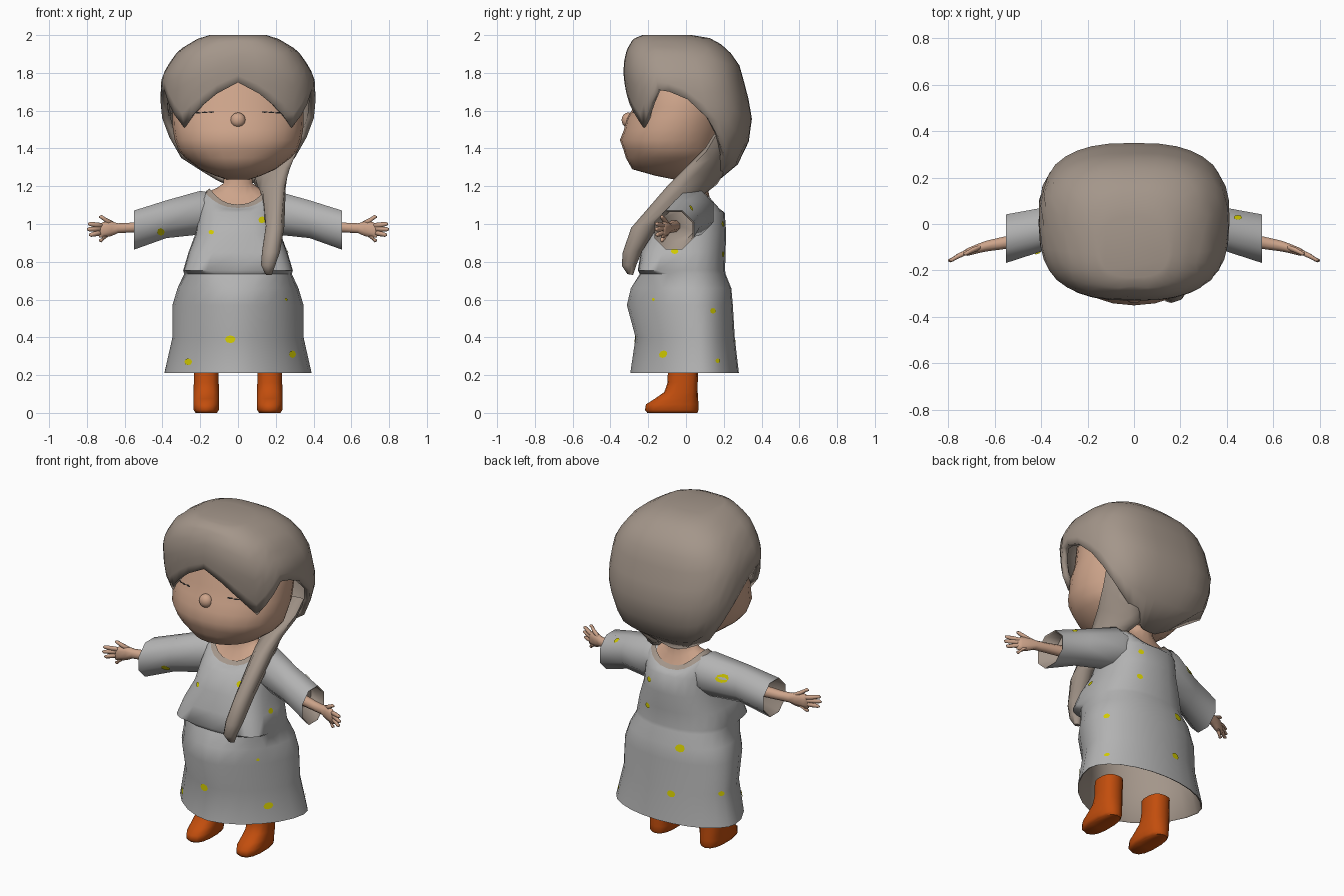
import bpy, bmesh, math
from mathutils import Vector
from mathutils.bvhtree import BVHTree

if "Cube" in bpy.data.objects:
    bpy.data.objects.remove(bpy.data.objects["Cube"])


def material(name, rgb):
    m = bpy.data.materials.new(name)
    m.diffuse_color = (*rgb, 1)
    m.use_nodes = True
    m.node_tree.nodes["Principled BSDF"].inputs["Base Color"].default_value = m.diffuse_color
    return m


HAIR = material("hair_taupe", (0.37, 0.305, 0.255))
SKIN = material("skin", (0.61, 0.37, 0.255))
CLOTH = material("dress_grey", (0.45, 0.45, 0.45))
BOOT = material("boot_orange", (0.54, 0.075, 0.004))
SPOT = material("spot_yellow", (0.65, 0.60, 0.0))
LASH = material("lash_black", (0.01, 0.01, 0.01))


def finish(name, bm, mats, angle=40):
    bmesh.ops.recalc_face_normals(bm, faces=bm.faces)
    me = bpy.data.meshes.new(name)
    bm.to_mesh(me)
    bm.free()
    ob = bpy.data.objects.new(name, me)
    bpy.context.collection.objects.link(ob)
    for m in mats:
        me.materials.append(m)
    bpy.ops.object.select_all(action='DESELECT')
    ob.select_set(True)
    bpy.context.view_layer.objects.active = ob
    bpy.ops.object.shade_smooth_by_angle(angle=math.radians(angle))
    return ob


def loft(name, rings, mats, caps=(True, True), mat_rule=None, angle=40):
    """Skin a list of point rings; mat_rule(i) colours band i, caps are bands -1 and len-1."""
    bm = bmesh.new()
    vs = [[bm.verts.new(p) for p in r] for r in rings]
    n = len(vs[0])
    rule = mat_rule or (lambda i: 0)
    for i in range(len(vs) - 1):
        for j in range(n):
            k = (j + 1) % n
            f = bm.faces.new((vs[i][j], vs[i][k], vs[i + 1][k], vs[i + 1][j]))
            f.material_index = rule(i)
    if caps[0]:
        bm.faces.new(vs[0]).material_index = rule(-1)
    if caps[1]:
        bm.faces.new(vs[-1]).material_index = rule(len(vs) - 1)
    return finish(name, bm, mats, angle)


def spow(v, n):
    return math.copysign(abs(v) ** (2 / n), v)


def ring_point(phi, z, w, yf, yb, dip=0.0, yc=None, nf=2.0, nb=None):
    """Rounded-box ring point; phi 0 is front, 90 degrees is +x; yc is the widest depth,
    nf and nb are the squareness of the front and back halves."""
    s, c = math.sin(phi), math.cos(phi)
    yc = (yf + yb) / 2 if yc is None else yc
    n = nf if c > 0 or nb is None else nb
    depth = yc - yf if c > 0 else yb - yc
    return Vector((w * spow(s, n), yc - depth * spow(c, n), z - dip * c * c))


def body(name, keys, mats, count=24, n=2.0, cx=0, **kw):
    rings = []
    for k in keys:
        extra = k[4:] if len(k) > 5 else (k[4] if len(k) > 4 else 0, None, n)
        rings.append([ring_point(2 * math.pi * j / count, *k[:4], *extra) + Vector((cx, 0, 0))
                      for j in range(count)])
    return loft(name, rings, mats, **kw)


def tube(name, stations, mats, count, **kw):
    """Loft along x; each station is x, y, z, half depth, half height."""
    rings = [[(x, y + ry * math.cos(a), z + rz * math.sin(a))
              for a in (2 * math.pi * (j + .5) / count for j in range(count))]
             for x, y, z, ry, rz in stations]
    return loft(name, rings, mats, **kw)


def interp(keys, x):
    if x <= keys[0][0]:
        return keys[0][1:]
    for a, b in zip(keys, keys[1:]):
        if x <= b[0]:
            t = (x - a[0]) / (b[0] - a[0])
            return tuple(p + (q - p) * t for p, q in zip(a[1:], b[1:]))
    return keys[-1][1:]


# dress: inner lining, hem, skirt, waist fold, bodice, neck trim
dress = body("dress", [
    (.64, .30, -.27, .22, 0, .05, 1.8, 2), (.40, .335, -.255, .246, 0, .07, 1.8, 2),
    (.215, .38, -.285, .27, 0, .08, 1.75, 2), (.21, .39, -.295, .28, 0, .08, 1.7, 2),
    (.40, .347, -.267, .258, 0, .07, 1.8, 2), (.57, .347, -.313, .248, 0, .05, 1.8, 2.1),
    (.66, .32, -.292, .24, 0, .03, 1.9, 2.2), (.735, .285, -.245, .21, 0, 0, 2.8, 2.3),
    (.755, .29, -.255, .207, 0, -.02, 4.8, 2.3), (.85, .262, -.24, .209, 0, 0, 4, 2.3),
    (.95, .225, -.205, .213, 0, 0, 2.8, 2.4), (1.06, .21, -.165, .205, 0, .02, 2.4, 2.4),
    (1.145, .195, -.122, .183, .07, .035, 2.4, 2.4), (1.168, .176, -.102, .17, .083, .04, 2.4, 2.4),
    (1.188, .15, -.078, .148, .085, .04, 2.4, 2.4)],
    [CLOTH, HAIR], caps=(True, False), mat_rule=lambda i: 1 if i < 3 or i == 13 else 0, angle=60)

# neck and upper chest
body("neck", [(1.17, .16, -.085, .155, .088), (1.192, .11, -.04, .125, .05),
              (1.215, .078, -.02, .11), (1.32, .078, -.03, .12)], [SKIN], count=16)

# head
head = body("head", [
    (1.235, .06, -.06, .12), (1.255, .12, -.16, .14), (1.29, .20, -.285, .16), (1.35, .28, -.318, .18),
    (1.39, .315, -.33, .19), (1.445, .335, -.35, .2), (1.50, .345, -.328, .22),
    (1.56, .348, -.315, .23), (1.62, .345, -.275, .24), (1.75, .33, -.265, .22), (1.87, .22, -.18, .12)],
    [SKIN], n=2.1, angle=80)

# nose: a low, wide bump
bm = bmesh.new()
bmesh.ops.create_icosphere(bm, subdivisions=3, radius=1)
for v in bm.verts:
    v.co = Vector((v.co.x * .04, v.co.y * .035 - .306, v.co.z * .04 + 1.55))
finish("nose", bm, [SKIN])

# hair shell: height profile and the cut of its lower edge by angle
HAIR_PROFILE = [(1.2, .10, -.02, .13), (1.27, .22, -.10, .22), (1.35, .335, -.23, .315),
                (1.45, .378, -.265, .335), (1.53, .40, -.285, .35), (1.6, .414, -.308, .347),
                (1.78, .405, -.33, .30), (1.85, .365, -.33, .28), (1.92, .315, -.315, .225),
                (1.98, .215, -.28, .15), (2.0, .15, -.23, .03)]
HAIR_EDGE = [(0, 1.75), (40, 1.51), (70, 1.71), (80, 1.70), (90, 1.66), (110, 1.46),
             (120, 1.35), (130, 1.28), (140, 1.23), (160, 1.2), (180, 1.195)]
rows = (0, .15, .3, .45, .58, .7, .8, .88, .94, .98, 1)
rings = []
for t in rows:
    ring = []
    for d in range(0, 360, 10):
        zb = interp(HAIR_EDGE, min(d, 360 - d))[0]
        z = zb + (2 - zb) * t
        ring.append(ring_point(math.radians(d), z, *interp(HAIR_PROFILE, z), 0, None, 2.7))
    rings.append(ring)
hair = loft("hair", rings, [HAIR], caps=(False, True), angle=50)
mod = hair.modifiers.new("thickness", 'SOLIDIFY')
mod.thickness = .035
mod.offset = -1

# long lock sweeping over the shoulder: front (y, z), back (y, z), x range, inward shift of the back
LOCK = [(.15, 1.48, .24, 1.38, .26, .365, .13), (.10, 1.40, .19, 1.25, .22, .355, .16),
        (.0, 1.30, .165, 1.21, .18, .315, .14), (-.10, 1.20, .12, 1.175, .15, .28, .07),
        (-.29, .98, -.14, 1.0, .145, .248, 0), (-.335, .85, -.23, .86, .125, .225, 0),
        (-.34, .78, -.26, .79, .12, .20, 0), (-.31, .735, -.28, .73, .145, .18, 0)]
rings = []
for ya, za, yb, zb, x0, x1, shift in LOCK:
    ring = []
    for j in range(10):
        a = 2 * math.pi * j / 10
        u = .5 + .5 * math.cos(a)
        ring.append(((x0 + x1) / 2 + (x1 - x0) / 2 * math.sin(a) - shift * u,
                     ya + (yb - ya) * u, za + (zb - za) * u))
    rings.append(ring)
loft("hair_lock", rings, [HAIR], angle=70)

# paired parts: sleeves, arms, hands, boots
sleeves = []
for s, side in ((-1, "left"), (1, "right")):
    sleeves.append(tube(side + "_sleeve", [
        (s * .10, .05, 1.065, .09, .10), (s * .20, .04, 1.06, .115, .125),
        (s * .38, -.02, 1.025, .10, .108), (s * .55, -.063, .968, .113, .112),
        (s * .545, -.063, .968, .105, .104), (s * .46, -.04, .995, .09, .09)],
        [CLOTH, HAIR], 8, mat_rule=lambda i: 1 if i > 2 else 0, angle=70))
    tube(side + "_arm", [(s * .44, -.06, .99, .034, .034), (s * .58, -.085, .98, .028, .028),
                         (s * .635, -.095, .978, .025, .028), (s * .67, -.105, .975, .022, .042),
                         (s * .715, -.12, .968, .018, .045), (s * .735, -.126, .962, .01, .035)],
         [SKIN], 8, angle=70)
    # fingers and thumb: root x, z then tip x, z
    for i, (xa, za, xb, zb) in enumerate([(.66, 1.0, .735, 1.037), (.71, .99, .795, 1.0),
                                          (.715, .975, .80, .972), (.715, .955, .79, .943),
                                          (.69, .945, .735, .913)]):
        ya, yb = -.10 - (xa - .66) * .35, -.125 - (xb - .73) * .45
        tube(f"{side}_finger_{i + 1}", [
            (s * xa, ya, za, .013, .014), (s * (xa + xb) / 2, (ya + yb) / 2, (za + zb) / 2, .013, .014),
            (s * (xb - .012), yb, zb, .010, .011), (s * xb, yb, zb, .005, .005)], [SKIN], 6, angle=70)
    body(side + "_boot", [
        (0, .058, -.205, .06), (.015, .068, -.217, .066), (.045, .07, -.212, .066),
        (.075, .07, -.165, .064), (.11, .07, -.115, .062), (.16, .067, -.098, .062),
        (.25, .067, -.095, .066)], [BOOT], count=14, n=2.5, cx=s * .168, angle=60)


def patches(name, targets, items, mat):
    """Thin ovals dropped on surfaces; item is ray direction, two coordinates, two half sizes."""
    trees = []
    for t in targets:
        tb = bmesh.new()
        tb.from_mesh(t.data)
        trees.append(BVHTree.FromBMesh(tb))
        tb.free()
    bm = bmesh.new()
    for axis, u, v, ru, rv in items:
        d = Vector(axis)
        pts = []
        for k in range(8):
            a = 2 * math.pi * k / 8
            p, q = u + ru * math.cos(a), v + rv * math.sin(a)
            start = Vector((p, 0, q) if d.y else (0, p, q) if d.x else (p, q, 0))
            hits = [h for h in (t.ray_cast(start - d * 2, d) for t in trees) if h[0]]
            if hits:
                h = min(hits, key=lambda r: r[3])
                pts.append(bm.verts.new(h[0] + h[1] * (-.005 if h[1].dot(d) > 0 else .005)))
        if len(pts) > 2:
            bm.faces.new(pts)
    me = bpy.data.meshes.new(name)
    bm.to_mesh(me)
    bm.free()
    me.materials.append(mat)
    bpy.context.collection.objects.link(bpy.data.objects.new(name, me))


# yellow spots on the dress and sleeves
F, R, L, B, T = (0, 1, 0), (-1, 0, 0), (1, 0, 0), (0, -1, 0), (0, 0, -1)
patches("dress_spots", [dress], [
    (F, -.14, .955, .014, .012), (F, .125, 1.02, .018, .018),
    (F, -.04, .39, .028, .022), (F, -.26, .27, .02, .018), (F, .285, .31, .018, .02),
    (R, -.06, .855, .02, .015), (R, -.17, .60, .008, .008),
    (R, .14, .54, .015, .015), (R, .165, .275, .012, .012),
    (L, .13, .40, .015, .015), (B, -.12, .655, .028, .022), (B, -.08, .38, .025, .02),
    (B, .12, .84, .018, .016), (B, .11, 1.0, .016, .016)], SPOT)
patches("sleeve_spots", sleeves, [
    (F, -.41, .96, .02, .018), (B, -.31, 1.08, .034, .022), (T, .445, .025, .018, .01)], SPOT)

# closed eyelashes
patches("eyelashes", [head], [(F, s * x, z, .017, .004) for s in (-1, 1)
                              for x, z in ((.14, 1.59), (.175, 1.588), (.21, 1.586))], LASH)
